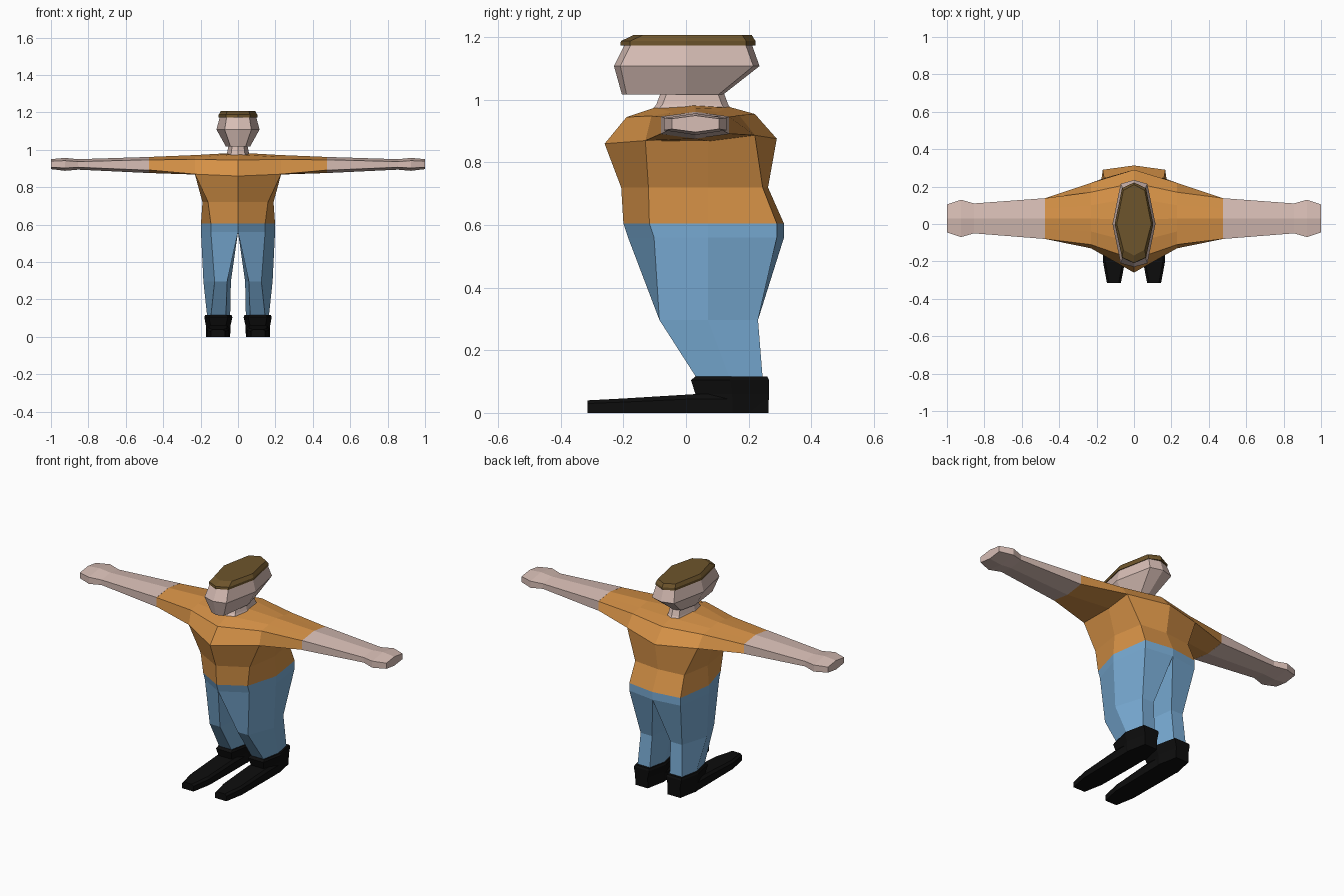
import bpy
import bmesh
from mathutils import Vector


def material(name, rgb):
    m = bpy.data.materials.new(name)
    m.diffuse_color = (*rgb, 1)
    return m


SKIN = material("skin", (0.68, 0.51, 0.46))
SHIRT = material("orange_shirt", (0.68, 0.29, 0.063))
DENIM = material("blue_denim", (0.19, 0.41, 0.66))
HAIR = material("brown_hair", (0.155, 0.09, 0.025))
BLACK = material("black_shoe", (0.004, 0.004, 0.004))


def loft(name, rings, mat, cap_start=True, cap_end=True, side=1):
    """Skin a list of equal-length rings; side=-1 mirrors across x."""
    bm = bmesh.new()
    loops = [[bm.verts.new((p[0] * side, p[1], p[2])) for p in r] for r in rings]
    n = len(rings[0])
    for a, b in zip(loops, loops[1:]):
        for i in range(n):
            j = (i + 1) % n
            bm.faces.new((a[i], a[j], b[j], b[i]))
    if cap_start:
        bm.faces.new(loops[0][::-1])
    if cap_end:
        bm.faces.new(loops[-1])
    bmesh.ops.recalc_face_normals(bm, faces=bm.faces)
    me = bpy.data.meshes.new(name)
    bm.to_mesh(me)
    bm.free()
    me.materials.append(mat)
    ob = bpy.data.objects.new(name, me)
    bpy.context.collection.objects.link(ob)
    return ob


def sym(half):
    """Close a half outline (first and last points on x=0)."""
    return half + [(-x, y, z) for x, y, z in half[-2:0:-1]]


def oval(z, w, front, back, inset=0.02, mid=0.0):
    """Eight-sided long oval, pointed at front and back."""
    c = w * 0.62
    return sym([(0, front, z), (c, front + inset, z), (w, mid, z),
                (c, back - inset, z), (0, back, z)])


# torso: chest, waist, shirt hem
chest = sym([(0, -0.26, 0.86), (0.23, -0.13, 0.87), (0.23, 0.07, 0.868),
             (0.23, 0.22, 0.887), (0, 0.29, 0.876)])
waist = sym([(0, -0.207, 0.72), (0.16, -0.12, 0.72), (0.19, 0.07, 0.72),
             (0.16, 0.245, 0.72), (0, 0.262, 0.72)])


def hip_half(z, front, corner):
    return [(0, front, z), (0.145, corner, z), (0.198, 0.07, z),
            (0.167, 0.29, z), (0, 0.313, z)]


hem = sym(hip_half(0.605, -0.20, -0.117))
hip = sym(hip_half(0.56, -0.185, -0.102))
loft("shirt_body", [chest, waist, hem], SHIRT, False, False)
loft("trouser_hips", [hem, hip], DENIM, False, False)


# shoulder yoke with sleeves, lofted across the body
def yoke_ring(x, pts):
    return [(x, y, z) for y, z in pts]


center = [(0.02, 0.985), (-0.10, 0.975), (-0.19, 0.945), (-0.26, 0.86),
          (0.07, 0.868), (0.29, 0.876), (0.22, 0.955), (0.14, 0.977)]
shoulder = [(0.03, 0.972), (-0.04, 0.961), (-0.11, 0.949), (-0.13, 0.87),
            (0.07, 0.868), (0.22, 0.887), (0.17, 0.951), (0.10, 0.961)]
cuff = [(0.03, 0.962), (-0.025, 0.954), (-0.08, 0.946), (-0.08, 0.892),
        (0.03, 0.876), (0.138, 0.892), (0.138, 0.946), (0.084, 0.954)]
loft("shirt_shoulders", [yoke_ring(-0.475, cuff), yoke_ring(-0.23, shoulder),
                         yoke_ring(0, center), yoke_ring(0.23, shoulder),
                         yoke_ring(0.475, cuff)], SHIRT, False, False)


# six-sided forearm and hand sections
def arm_ring(x, front, back, low, high, edge=0.015):
    return [(x, 0.03, high), (x, front, high - edge), (x, front, low + edge),
            (x, 0.03, low), (x, back, low + edge), (x, back, high - edge)]


arm = [arm_ring(0.475, -0.08, 0.138, 0.876, 0.962),
       arm_ring(0.855, -0.05, 0.11, 0.894, 0.95, 0.013),
       arm_ring(0.925, -0.07, 0.13, 0.888, 0.957),
       arm_ring(1.0, -0.045, 0.105, 0.897, 0.95, 0.01)]

# leg sections: front inner, front outer, outer, back outer, back inner, inner
leg = [hip_half(0.56, -0.185, -0.102) + [(0, 0.07, 0.56)],
       [(0.058, -0.085, 0.297), (0.125, -0.085, 0.297), (0.185, 0.07, 0.297),
        (0.135, 0.23, 0.297), (0.06, 0.23, 0.297), (0.038, 0.07, 0.297)],
       [(0.065, 0.035, 0.11), (0.145, 0.035, 0.11), (0.165, 0.14, 0.11),
        (0.145, 0.245, 0.11), (0.065, 0.245, 0.11), (0.042, 0.14, 0.11)]]


def shoe_collar(z, xi, xo, front, back):
    m = (front + back) / 2
    return [(xi + 0.025, front, z), (xo - 0.025, front, z), (xo, m, z),
            (xo - 0.025, back, z), (xi + 0.025, back, z), (xi, m, z)]


def sole_ring(y, xi, xo, top):
    return [(xi, y, 0), (xo, y, 0), (xo, y, top * 0.75),
            (xo - 0.012, y, top), (xi + 0.012, y, top), (xi, y, top * 0.75)]


for side, tag in ((1, "left"), (-1, "right")):
    loft(tag + "_arm", arm, SKIN, side=side)
    loft(tag + "_leg", leg, DENIM, False, True, side)
    loft(tag + "_shoe_collar",
         [shoe_collar(0.0, 0.042, 0.17, 0.035, 0.263),
          shoe_collar(0.06, 0.04, 0.172, 0.03, 0.265),
          shoe_collar(0.105, 0.03, 0.18, 0.016, 0.265),
          shoe_collar(0.116, 0.034, 0.176, 0.03, 0.26)], BLACK, side=side)
    loft(tag + "_shoe_sole",
         [sole_ring(-0.315, 0.07, 0.145, 0.04), sole_ring(-0.20, 0.048, 0.166, 0.046),
          sole_ring(0.03, 0.045, 0.168, 0.06), sole_ring(0.15, 0.045, 0.168, 0.06),
          sole_ring(0.263, 0.065, 0.147, 0.06)], BLACK, side=side)

# neck and head
loft("neck", [oval(0.962, 0.066, -0.115, 0.15), oval(0.985, 0.058, -0.095, 0.135),
              oval(1.025, 0.05, -0.08, 0.12)], SKIN)
loft("head", [oval(1.018, 0.065, -0.205, 0.12, 0.015), oval(1.108, 0.115, -0.23, 0.235),
              oval(1.178, 0.097, -0.195, 0.21)], SKIN)

# flat cap of hair
loft("hair", [oval(1.174, 0.103, -0.21, 0.222, 0.03), oval(1.188, 0.103, -0.208, 0.222, 0.03),
              oval(1.207, 0.092, -0.168, 0.21, 0.03)], HAIR)
